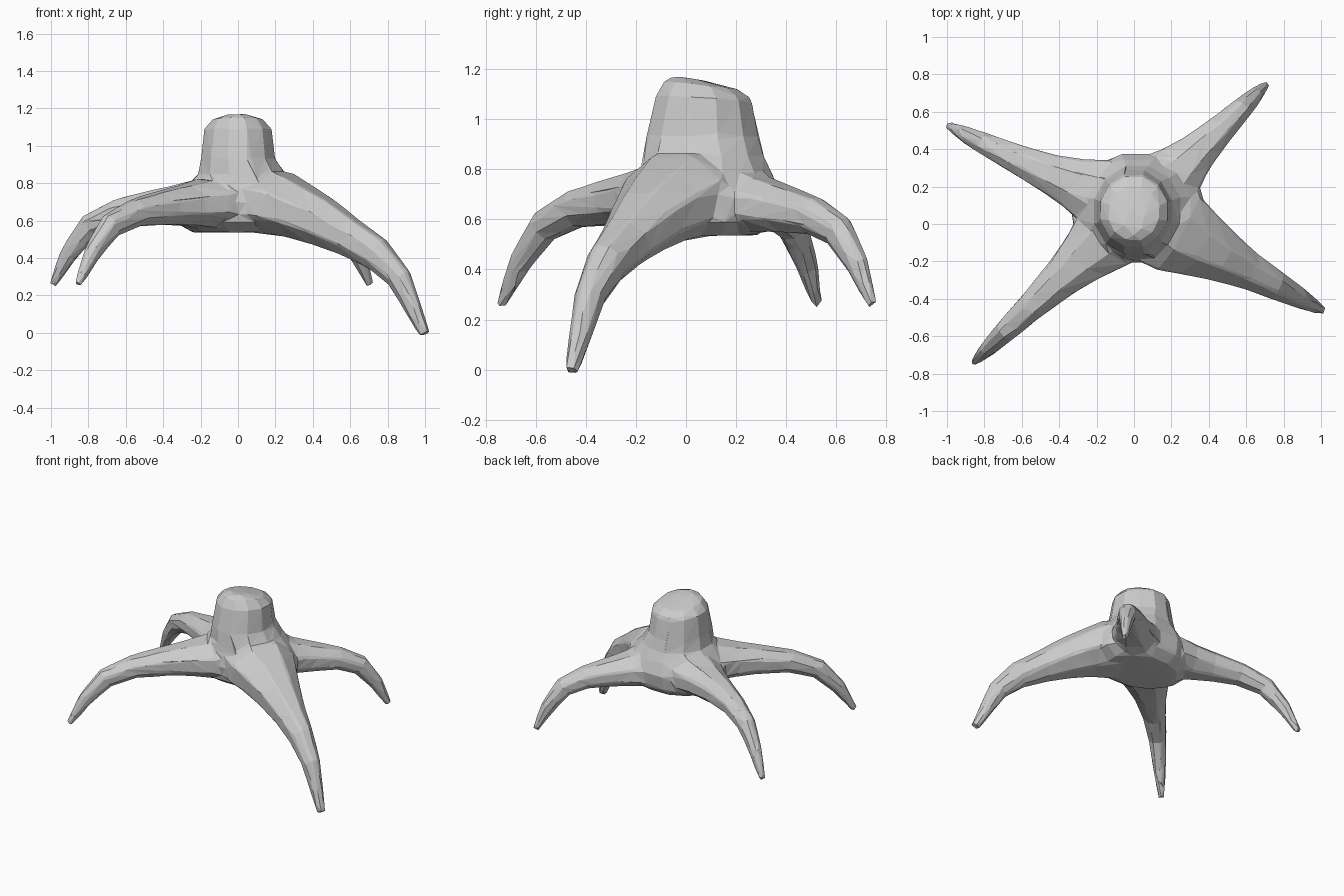
import bpy, bmesh, math
from mathutils import Vector

if "Cube" in bpy.data.objects:
    bpy.data.objects.remove(bpy.data.objects["Cube"])


def loft(bm, rings):
    """Skin a closed tube through rings of points."""
    rows = [[bm.verts.new(p) for p in ring] for ring in rings]
    n = len(rows[0])
    for a, b in zip(rows, rows[1:]):
        for i in range(n):
            j = (i + 1) % n
            bm.faces.new((a[i], a[j], b[j], b[i]))
    bm.faces.new(rows[0][::-1])
    bm.faces.new(rows[-1])


def oval(c, u, v, n):
    return [c + u * math.cos(2 * math.pi * (i + 0.5) / n)
            + v * math.sin(2 * math.pi * (i + 0.5) / n) for i in range(n)]


# Taper shared by all roots, trunk to tip: half width, half height
TAPER = [(.23, .15), (.20, .14), (.152, .116), (.115, .10),
         (.083, .08), (.064, .07), (.047, .052), (.022, .024)]


def root(bm, start, tip, drop, bow, thick):
    """Root running straight outward in plan with a sideways bow.
    drop: pairs of (fraction of the way, height)."""
    a, b = Vector((*start, 0)), Vector((*tip, 0))
    run = b - a
    side = Vector((-run.y, run.x, 0)).normalized()
    pts = [a + run * t + side * bow * math.sin(math.pi * t) + Vector((0, 0, z))
           for t, z in drop]
    rings = []
    for i, (w, h) in enumerate(TAPER):
        t = (pts[min(i + 1, len(pts) - 1)] - pts[max(i - 1, 0)]).normalized()
        up = t.cross(side).normalized()
        rings.append(oval(pts[i], side * min(w * thick, .25),
                          up * min(h * thick, .18), 8))
    loft(bm, rings)


bm = bmesh.new()

# Trunk: y centre, z, x radius, y radius, backward tilt of the ring
trunk = [(.09, .535, .27, .20, 0), (.085, .59, .36, .28, 0),
         (.085, .70, .36, .30, 0), (.08, .78, .30, .275, 0),
         (.07, .85, .24, .25, 0), (.065, .93, .205, .232, 0),
         (.07, 1.09, .187, .197, .005), (.06, 1.138, .14, .15, .018),
         (.02, 1.163, .06, .06, .01)]
loft(bm, [oval(Vector((.02 if z < .9 else 0, y, z)), Vector((rx, 0, 0)),
               Vector((0, ry, -tilt)), 12) for y, z, rx, ry, tilt in trunk])

# Four drooping roots: the front right one is thick and reaches the ground
long_drop = [(0, .71), (.17, .69), (.28, .65), (.42, .59),
             (.57, .51), (.72, .425), (.855, .29), (1, -.01)]
short_drop = [(0, .70), (.19, .69), (.31, .682), (.44, .67),
              (.63, .642), (.79, .572), (.905, .43), (1, .255)]
root(bm, (.06, .05), (1.0, -.458), long_drop, 0, 1.35)
root(bm, (.05, .10), (.705, .745),
     [(t, z - .03 * math.sin(math.pi * t)) for t, z in short_drop], 0, 1)
root(bm, (0, .10), (-.992, .526), short_drop, .022, 1)
root(bm, (0, .06), (-.857, -.74), short_drop, -.01, 1)

bmesh.ops.recalc_face_normals(bm, faces=bm.faces)
mesh = bpy.data.meshes.new("stump_with_roots")
bm.to_mesh(mesh)
bm.free()
stump = bpy.data.objects.new("stump_with_roots", mesh)
bpy.context.collection.objects.link(stump)

# Fuse into one skin, soften the joins, then facet to low-poly
fuse = stump.modifiers.new("fuse", 'REMESH')
fuse.mode = 'VOXEL'
fuse.voxel_size = 0.012
fuse.use_smooth_shade = False
soft = stump.modifiers.new("soften", 'SMOOTH')
soft.factor = 0.5
soft.iterations = 12
facet = stump.modifiers.new("facet", 'DECIMATE')
facet.ratio = 0.017
